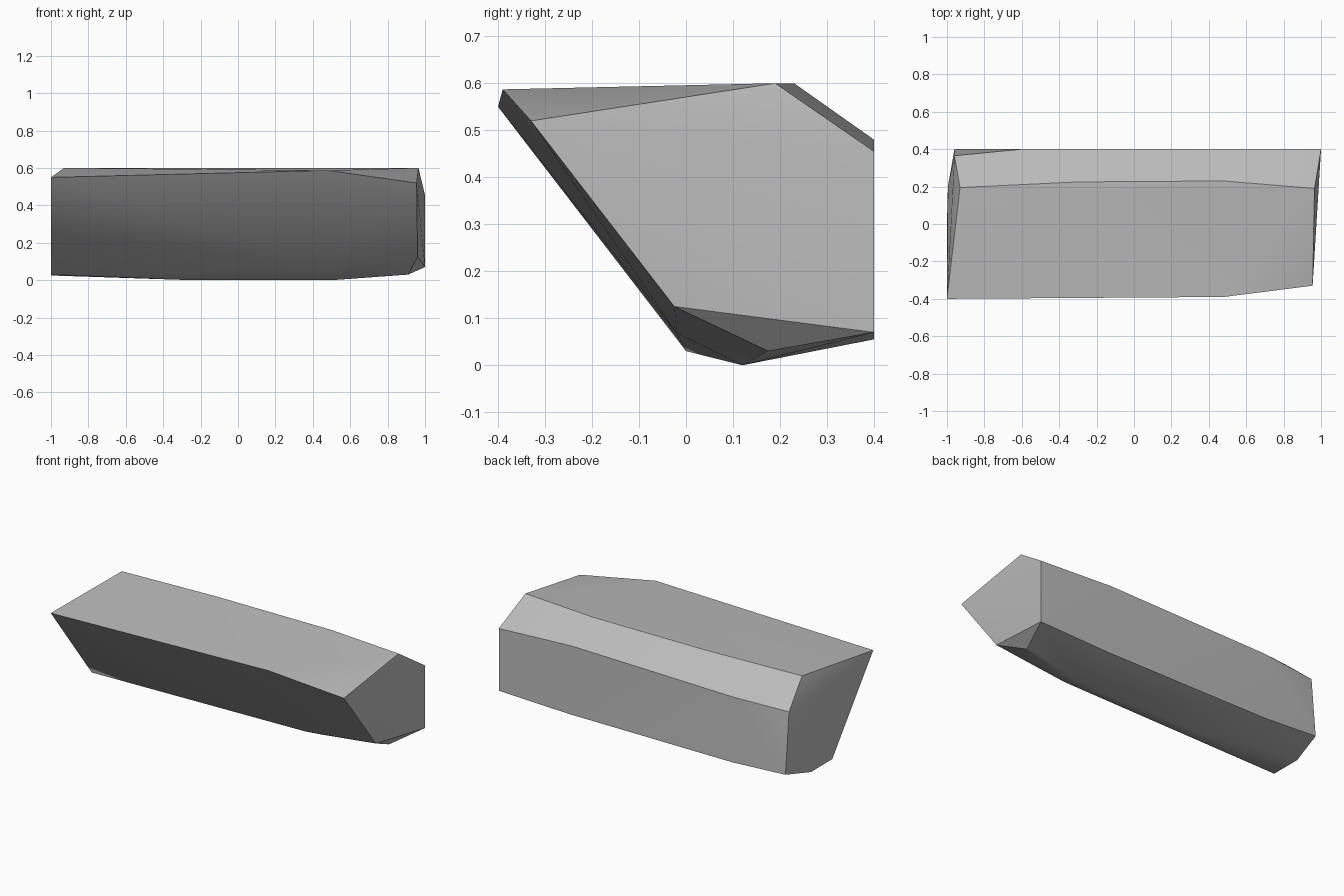
import bpy
import bmesh
import math

# Remove the default cube only
default_cube = bpy.data.objects.get("Cube")
if default_cube:
    bpy.data.objects.remove(default_cube, do_unlink=True)


def make_material(name, colour):
    material = bpy.data.materials.new(name)
    material.use_nodes = True
    material.diffuse_color = colour
    shader = material.node_tree.nodes["Principled BSDF"]
    shader.inputs["Base Color"].default_value = colour
    shader.inputs["Roughness"].default_value = 0.9
    return material


# Long edges of the stone block, each running from its right-hand end to the other
ridges = {
    "front_top": [(0.955, -0.33, 0.52), (0.48, -0.39, 0.587), (-1, -0.4, 0.55)],
    "roof_back": [(0.965, 0.19, 0.6), (0.48, 0.23, 0.6), (-0.3, 0.225, 0.6),
                  (-0.93, 0.195, 0.6)],
    "back_top": [(1, 0.4, 0.455), (0.5, 0.4, 0.48), (-0.6, 0.4, 0.46),
                 (-0.96, 0.365, 0.45)],
    "back_bottom": [(1, 0.4, 0.07), (0.52, 0.4, 0.055), (-0.6, 0.4, 0.055),
                    (-0.96, 0.4, 0.075)],
    "keel": [(0.91, 0.175, 0.03), (0.5, 0.12, 0), (-0.3, 0.12, 0.002),
             (-0.995, 0.2, 0.025)],
    "front_bottom": [(0.96, -0.025, 0.125), (0.48, -0.02, 0.068), (-1, 0, 0.03)],
}

# Stretch a faceted skin over the ridges
bm = bmesh.new()
for points in ridges.values():
    for point in points:
        bm.verts.new(point)
hull = bmesh.ops.convex_hull(bm, input=bm.verts[:], use_existing_faces=False)
loose = [v for v in bm.verts if not v.link_faces]
bmesh.ops.delete(bm, geom=loose, context="VERTS")
bmesh.ops.recalc_face_normals(bm, faces=bm.faces[:])
mesh = bpy.data.meshes.new("stone_block")
bm.to_mesh(mesh)
bm.free()

# Grey stone with soft shallow creases and crisp corners
mesh.materials.append(make_material("grey stone", (0.5, 0.5, 0.5, 1)))
stone_block = bpy.data.objects.new("stone_block", mesh)
bpy.context.collection.objects.link(stone_block)
bpy.ops.object.select_all(action="DESELECT")
stone_block.select_set(True)
bpy.context.view_layer.objects.active = stone_block
bpy.ops.object.shade_smooth_by_angle(angle=math.radians(30))
